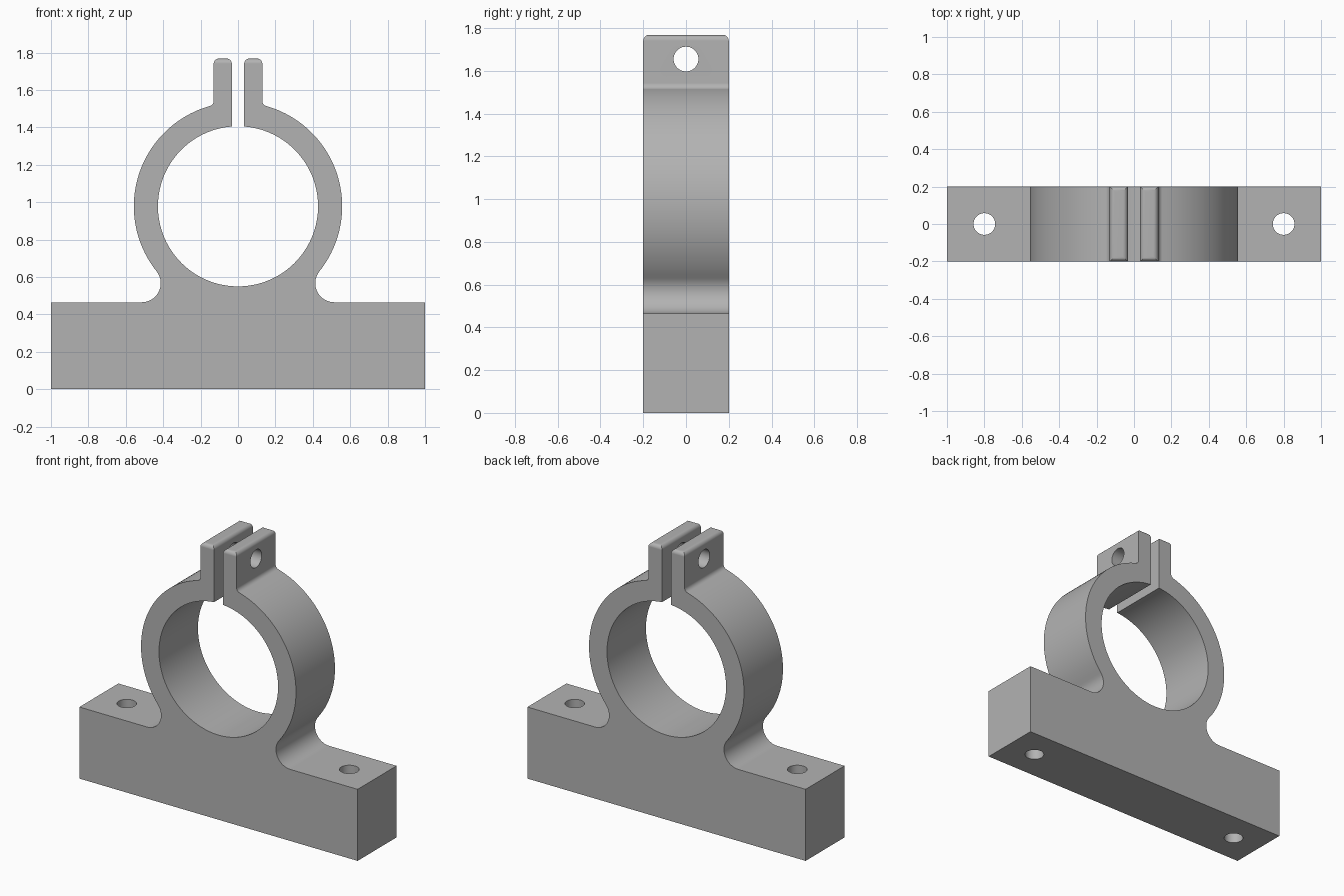
import bpy
import bmesh
from math import acos, atan2, cos, sin, sqrt, pi, radians
from mathutils import Matrix

if "Cube" in bpy.data.objects:
    bpy.data.objects.remove(bpy.data.objects["Cube"], do_unlink=True)

# Main dimensions
HALF_DEPTH = 0.2
BASE_TOP, EAR_TOP = 0.465, 1.768
RING_Z, INNER_R, OUTER_R = 0.978, 0.428, 0.557
SLOT_X, EAR_X = 0.033, 0.13
BASE_FILLET, EAR_FILLET, EAR_ROUND = 0.102, 0.03, 0.027
HOLE_R = 0.058

gray = bpy.data.materials.new("plain gray")
gray.use_nodes = True
gray.diffuse_color = (0.45, 0.45, 0.45, 1)
gray.node_tree.nodes["Principled BSDF"].inputs["Base Color"].default_value = (0.45, 0.45, 0.45, 1)


def arc(cx, cz, r, start, end, steps):
    angles = [start + (end - start) * i / steps for i in range(steps + 1)]
    return [(cx + r * cos(a), cz + r * sin(a)) for a in angles]


def half_profile():
    """Outline of the +x half, from the base corner up and round to the bore bottom."""
    foot_z = BASE_TOP + BASE_FILLET
    foot_x = sqrt((OUTER_R + BASE_FILLET) ** 2 - (RING_Z - foot_z) ** 2)
    foot_angle = atan2(RING_Z - foot_z, -foot_x)
    neck_x = EAR_X + EAR_FILLET
    neck_angle = acos(neck_x / (OUTER_R + EAR_FILLET))
    neck_z = RING_Z + (OUTER_R + EAR_FILLET) * sin(neck_angle)

    pts = [(1, 0), (1, BASE_TOP)]
    pts += arc(foot_x, foot_z, BASE_FILLET, 1.5 * pi, foot_angle, 16)
    pts += arc(0, RING_Z, OUTER_R, foot_angle - pi, neck_angle, 48)[1:]
    pts += arc(neck_x, neck_z, EAR_FILLET, neck_angle + pi, pi, 8)[1:]
    pts += [(EAR_X, EAR_TOP), (SLOT_X, EAR_TOP)]
    pts += arc(0, RING_Z, INNER_R, acos(SLOT_X / INNER_R), -pi / 2, 64)
    return pts


def finish(name, bm):
    bmesh.ops.recalc_face_normals(bm, faces=bm.faces)
    mesh = bpy.data.meshes.new(name)
    bm.to_mesh(mesh)
    bm.free()
    mesh.materials.append(gray)
    obj = bpy.data.objects.new(name, mesh)
    bpy.context.collection.objects.link(obj)
    return obj


# Clamp body: mirrored outline extruded through the depth
half = half_profile()
outline = half + [(-x, z) for x, z in reversed(half[:-1])]
bm = bmesh.new()
front = bm.faces.new([bm.verts.new((x, -HALF_DEPTH, z)) for x, z in outline])
back = bmesh.ops.extrude_face_region(bm, geom=[front])["geom"]
bmesh.ops.translate(bm, vec=(0, 2 * HALF_DEPTH, 0),
                    verts=[g for g in back if isinstance(g, bmesh.types.BMVert)])
if not front.is_valid or len(bm.faces) < len(outline) + 2:
    bm.faces.new([v for v in bm.verts if v.co.y < 0])

# Rounded top edges of the two ears
top_edges = [e for e in bm.edges if all(abs(v.co.z - EAR_TOP) < 1e-4 for v in e.verts)]
bmesh.ops.bevel(bm, geom=top_edges, offset=EAR_ROUND, offset_type='OFFSET',
                segments=5, profile=0.5, affect='EDGES', clamp_overlap=True)
body = finish("clamp_body", bm)

# Bolt holes: two down through the base, one across the ears
bm = bmesh.new()
placements = [Matrix.Translation((side * 0.8, 0, BASE_TOP / 2)) for side in (-1, 1)]
placements.append(Matrix.Translation((0, 0, 1.655)) @ Matrix.Rotation(pi / 2, 4, 'Y'))
for matrix in placements:
    bmesh.ops.create_cone(bm, cap_ends=True, segments=40, radius1=HOLE_R,
                          radius2=HOLE_R, depth=0.6, matrix=matrix)
cutter = finish("bolt_hole_cutter", bm)
cutter.hide_render = True

bpy.ops.object.select_all(action='DESELECT')
body.select_set(True)
bpy.context.view_layer.objects.active = body
cut = body.modifiers.new("bolt_holes", 'BOOLEAN')
cut.operation = 'DIFFERENCE'
cut.solver = 'EXACT'
cut.object = cutter
bpy.ops.object.modifier_apply(modifier=cut.name)
bpy.data.objects.remove(cutter, do_unlink=True)

# Smooth curves with crisp edges
bpy.ops.object.shade_smooth_by_angle(angle=radians(30))
weighted = body.modifiers.new("even_shading", 'WEIGHTED_NORMAL')
weighted.keep_sharp = True
